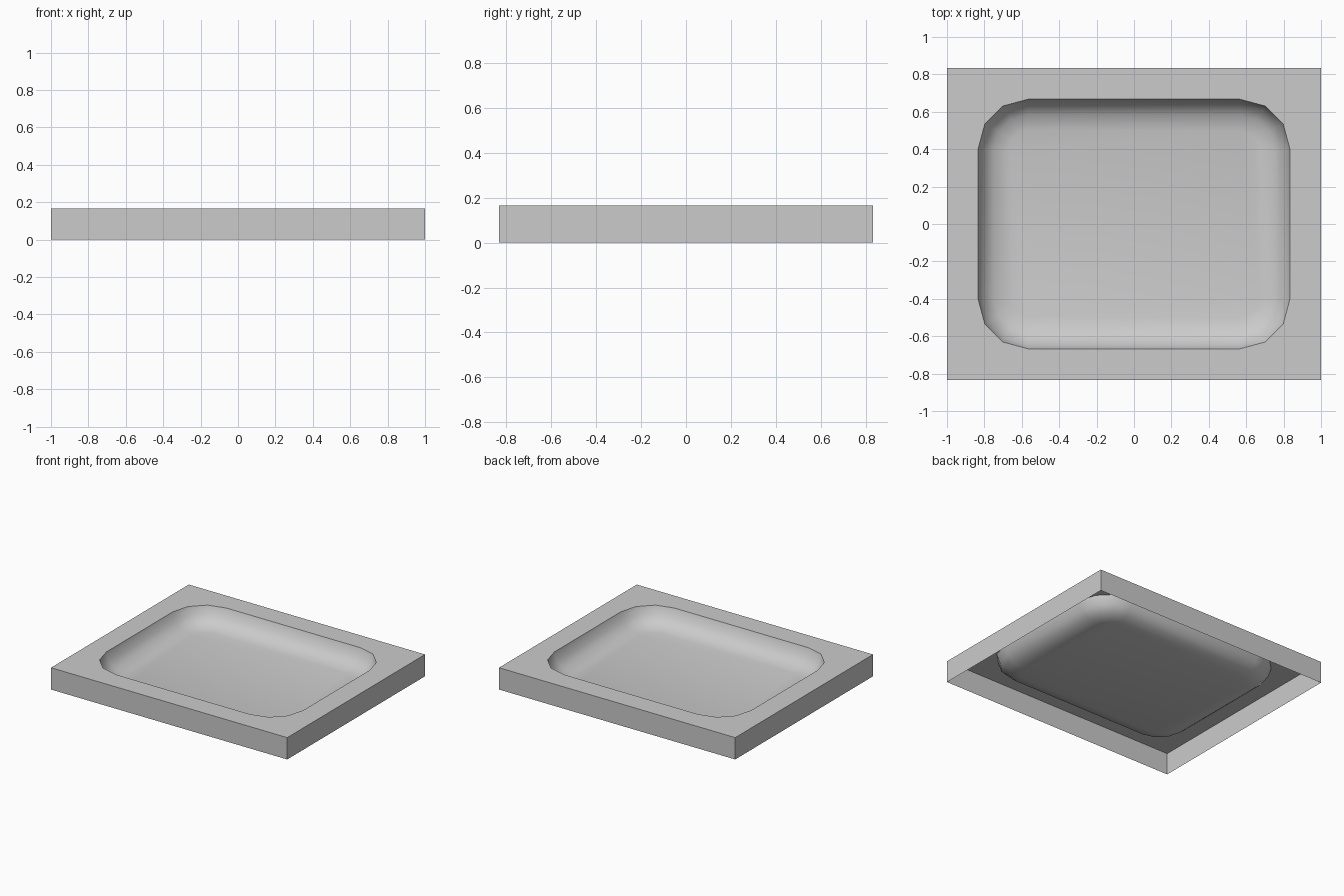
import bpy, bmesh
from math import sin, cos, radians

cube = bpy.data.objects.get("Cube")
if cube:
    bpy.data.objects.remove(cube, do_unlink=True)

grey = bpy.data.materials.new("light grey")
grey.use_nodes = True
colour = (0.6, 0.6, 0.6, 1)
grey.diffuse_color = colour
grey.node_tree.nodes["Principled BSDF"].inputs["Base Color"].default_value = colour

HALF_X, HALF_Y, HEIGHT = 1.0, 0.833, 0.167
CENTRE_X, CENTRE_Y, RADIUS = 0.567, 0.4, 0.267
INSET, DEPTH = 0.167, 0.133
STEPS = 3
CORNERS = [(1, 1), (-1, 1), (-1, -1), (1, -1)]

bm = bmesh.new()


def rounded_ring(radius, z):
    """Four corner arcs around the basin, one list of vertices per corner."""
    ring = []
    for i, (sx, sy) in enumerate(CORNERS):
        angles = [radians(90 * i + 90 * k / STEPS) for k in range(STEPS + 1)]
        ring.append([bm.verts.new((sx * CENTRE_X + radius * cos(a),
                                   sy * CENTRE_Y + radius * sin(a), z)) for a in angles])
    return ring


# Outer walls, open underneath
top = [bm.verts.new((sx * HALF_X, sy * HALF_Y, HEIGHT)) for sx, sy in CORNERS]
base = [bm.verts.new((sx * HALF_X, sy * HALF_Y, 0)) for sx, sy in CORNERS]
for i in range(4):
    j = (i + 1) % 4
    bm.faces.new((base[i], base[j], top[j], top[i]))

# Basin rings, from the rim down to the floor
rings = []
for k in range(STEPS + 1):
    t = radians(90 * k / STEPS)
    rings.append(rounded_ring(RADIUS - INSET * (1 - cos(t)), HEIGHT - DEPTH * sin(t)))

# Flat rim: one face per side and one per corner
for i in range(4):
    j = (i + 1) % 4
    bm.faces.new([top[i]] + rings[0][i][::-1])
    bm.faces.new((top[i], top[j], rings[0][j][0], rings[0][i][-1]))

# Curved basin walls and flat floor
loops = [sum(ring, []) for ring in rings]
floor = bm.faces.new(loops[-1])
basin = [floor]
for upper, lower in zip(loops, loops[1:]):
    for a in range(len(upper)):
        b = (a + 1) % len(upper)
        basin.append(bm.faces.new((upper[a], upper[b], lower[b], lower[a])))

bmesh.ops.recalc_face_normals(bm, faces=bm.faces)
if floor.normal.z < 0:
    bmesh.ops.reverse_faces(bm, faces=bm.faces)

# Smooth basin with a crisp rim
for f in basin:
    f.smooth = True
for a, b in zip(loops[0], loops[0][1:] + loops[0][:1]):
    bm.edges.get((a, b)).smooth = False

mesh = bpy.data.meshes.new("basin_tray")
bm.to_mesh(mesh)
bm.free()
mesh.materials.append(grey)
tray = bpy.data.objects.new("basin_tray", mesh)
bpy.context.collection.objects.link(tray)
